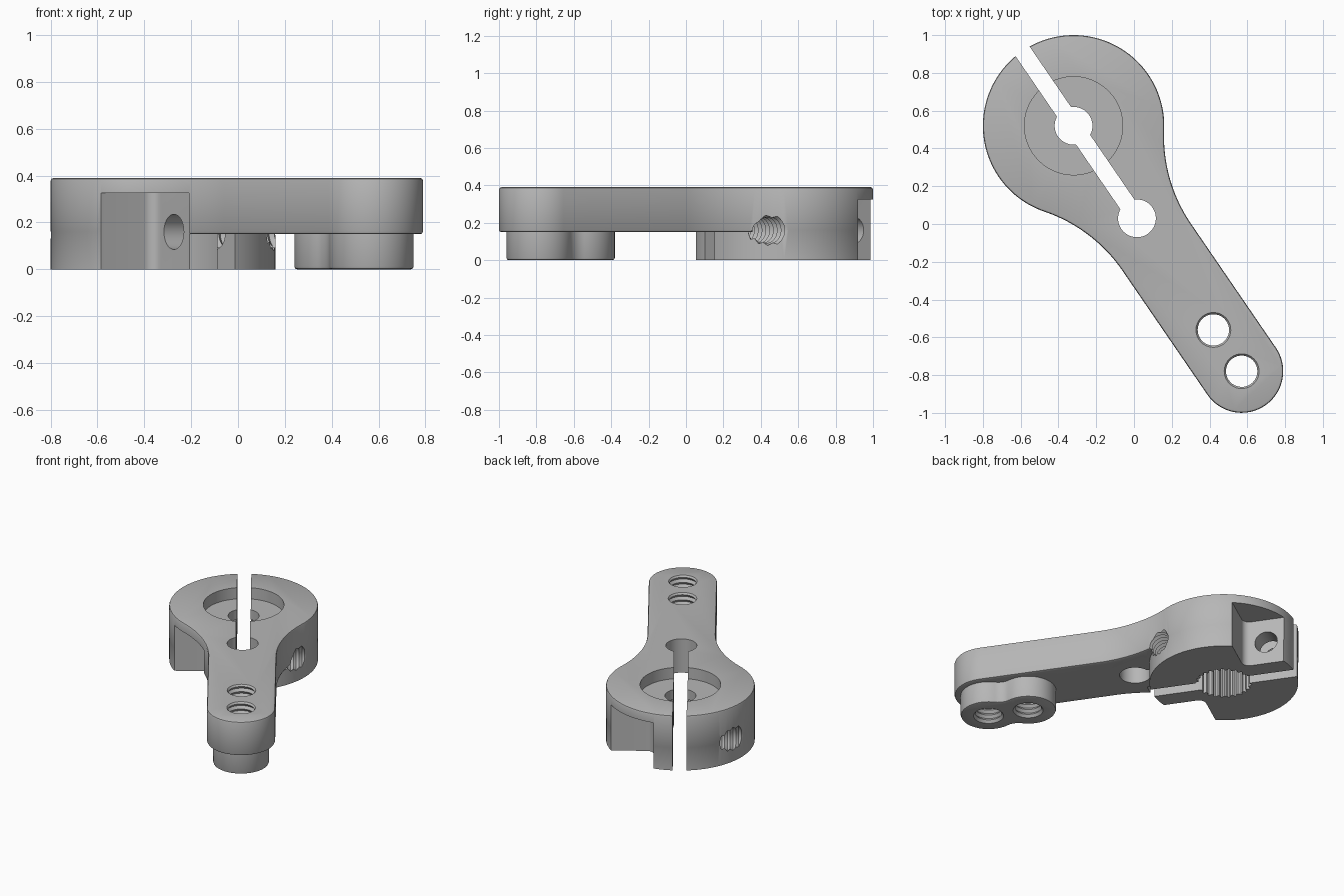
import bpy, bmesh
from math import sin, cos, pi, atan2, sqrt
from mathutils import Matrix

cube = bpy.data.objects.get("Cube")
if cube:
    bpy.data.objects.remove(cube, do_unlink=True)

metal = bpy.data.materials.new("grey metal")
metal.use_nodes = True
GREY = (0.47, 0.47, 0.47, 1)
metal.diffuse_color = GREY
metal.node_tree.nodes["Principled BSDF"].inputs["Base Color"].default_value = GREY

# Local frame: hub centre at the origin, arm along +x
HUB_R, ARM_R, TOP, ARM_Z = 0.48, 0.22, 0.39, 0.15
TIP, INNER, RELIEF = 1.575, 1.31, 0.594
BOLT_S, BOLT_Z, SEAT = 0.33, 0.16, 0.17


def arc(cx, cy, r, a0, a1, n):
    return [(cx + r * cos(a0 + (a1 - a0) * i / n), cy + r * sin(a0 + (a1 - a0) * i / n))
            for i in range(n + 1)]


def circle(r, cx=0, cy=0, n=64):
    return arc(cx, cy, r, 0, 2 * pi, n)[:-1]


def mirrored(half):
    """Close a half outline (y >= 0) by mirroring it across the x axis."""
    return half + [(x, -y) for x, y in reversed(half) if y > 1e-5]


def loft(name, rings, bevel=0.0, matrix=Matrix()):
    """Solid skinned through (outline, z) rings, with optional rounded rims."""
    bm = bmesh.new()
    loops = [[bm.verts.new((x, y, z)) for x, y in pts] for pts, z in rings]
    for lo, hi in zip(loops, loops[1:]):
        for i in range(len(lo)):
            j = (i + 1) % len(lo)
            bm.faces.new((lo[i], lo[j], hi[j], hi[i]))
    caps = [bm.faces.new(loops[0][::-1]), bm.faces.new(loops[-1])]
    bmesh.ops.recalc_face_normals(bm, faces=bm.faces)
    if bevel:
        rims = list({e for f in caps for e in f.edges})
        bmesh.ops.bevel(bm, geom=rims, offset=bevel, segments=2, profile=0.5, affect='EDGES')
    bm.transform(matrix)
    mesh = bpy.data.meshes.new(name)
    bm.to_mesh(mesh)
    bm.free()
    mesh.materials.append(metal)
    obj = bpy.data.objects.new(name, mesh)
    bpy.context.collection.objects.link(obj)
    return obj


def prism(name, pts, z0, z1, **kw):
    return loft(name, [(pts, z0), (pts, z1)], **kw)


def thread(name, cx, r, z0, z1, matrix=Matrix(), pitch=0.036):
    """Ridged rod that cuts a threaded hole."""
    n = round((z1 - z0) / pitch) * 2
    rings = [(circle(r + 0.014 * (i % 2), cx, n=40), z0 + (z1 - z0) * i / n) for i in range(n + 1)]
    return loft(name, rings, matrix=matrix)


def combine(body, other, operation):
    mod = body.modifiers.new(other.name, 'BOOLEAN')
    mod.operation, mod.object, mod.solver = operation, other, 'EXACT'
    bpy.context.view_layer.objects.active = body
    bpy.ops.object.modifier_apply(modifier=mod.name)
    bpy.data.objects.remove(other, do_unlink=True)


# Plate: large hub circle flaring into a straight arm with a round tip
FLARE_S, FLARE_R = 0.78, 0.82
flare_y = ARM_R + FLARE_R
join = atan2(flare_y, FLARE_S)
half = (arc(TIP, 0, ARM_R, 0, pi / 2, 20)
        + arc(FLARE_S, flare_y, FLARE_R, -pi / 2, join - pi, 20)
        + arc(0, 0, HUB_R, join, pi, 44)[1:])
body = prism("clamp_arm", mirrored(half), ARM_Z, TOP, bevel=0.012)

# Lower hub
combine(body, prism("lower_hub", circle(HUB_R - 0.0005, n=128), 0, 0.3), 'UNION')

# Two-lobed boss under the tip
BOSS_R, WAIST_R = 0.18, 0.1
mid, gap = (TIP + INNER) / 2, (TIP - INNER) / 2
wy = sqrt((BOSS_R + WAIST_R) ** 2 - gap ** 2)
ang = atan2(wy, gap)
half = (arc(TIP, 0, BOSS_R, 0, pi - ang, 20)
        + arc(mid, wy, WAIST_R, -ang, ang - pi, 10)[1:-1]
        + arc(INNER, 0, BOSS_R, ang, pi, 20))
combine(body, prism("tip_boss", mirrored(half), 0, 0.25, bevel=0.012), 'UNION')

# Shaft bore: counterbore, through hole and toothed socket
cutters = [prism("counterbore", circle(0.26, n=80), 0.31, 0.5),
           prism("shaft_hole", circle(0.1), -0.1, 0.5)]
TEETH = 25
teeth = []
for i in range(TEETH * 4):
    r = 0.182 if i % 4 < 2 else 0.165
    a = 2 * pi * i / (TEETH * 4)
    teeth.append((r * cos(a), r * sin(a)))
cutters.append(prism("toothed_socket", teeth, -0.1, 0.24))

# Clamp slot and its relief hole
w = 0.045
cutters.append(prism("slot", [(-0.7, -w), (RELIEF, -w), (RELIEF, w), (-0.7, w)], -0.1, 0.5))
cutters.append(prism("relief_hole", circle(0.1, RELIEF), -0.1, 0.5))

# Threaded holes in the tip
for s in (INNER, TIP):
    cutters.append(thread("tip_thread", s, 0.083, -0.054, 0.45))

# Two opposed clamp bolts, each with a head pocket, clearance hole and thread
sideways = Matrix.Translation((0, 0, BOLT_Z)) @ Matrix.Rotation(-pi / 2, 4, 'X')
corner = 0.05
pocket = ([(0.18, -0.7), (0.56, -0.7), (0.56, -SEAT)]
          + arc(0.18 + corner, -SEAT - corner, corner, pi / 2, pi, 8))
for turn in (0, pi):
    spin = Matrix.Rotation(turn, 4, 'Z')
    cutters.append(prism("head_pocket", pocket, -0.1, 0.325, matrix=spin))
    cutters.append(prism("bolt_hole", circle(0.075, BOLT_S, n=40), -0.3, 0.01,
                         matrix=spin @ sideways))
    cutters.append(thread("bolt_thread", BOLT_S, 0.068, 0.0, 0.54, matrix=spin @ sideways))

for cutter in cutters:
    combine(body, cutter, 'DIFFERENCE')

# Place the finished arm diagonally and shade it
body.data.transform(Matrix.Translation((-0.32, 0.52, 0))
                    @ Matrix.Rotation(atan2(-0.825, 0.565), 4, 'Z'))
bpy.ops.object.select_all(action='DESELECT')
body.select_set(True)
bpy.context.view_layer.objects.active = body
bpy.ops.object.shade_smooth_by_angle(angle=0.4)
